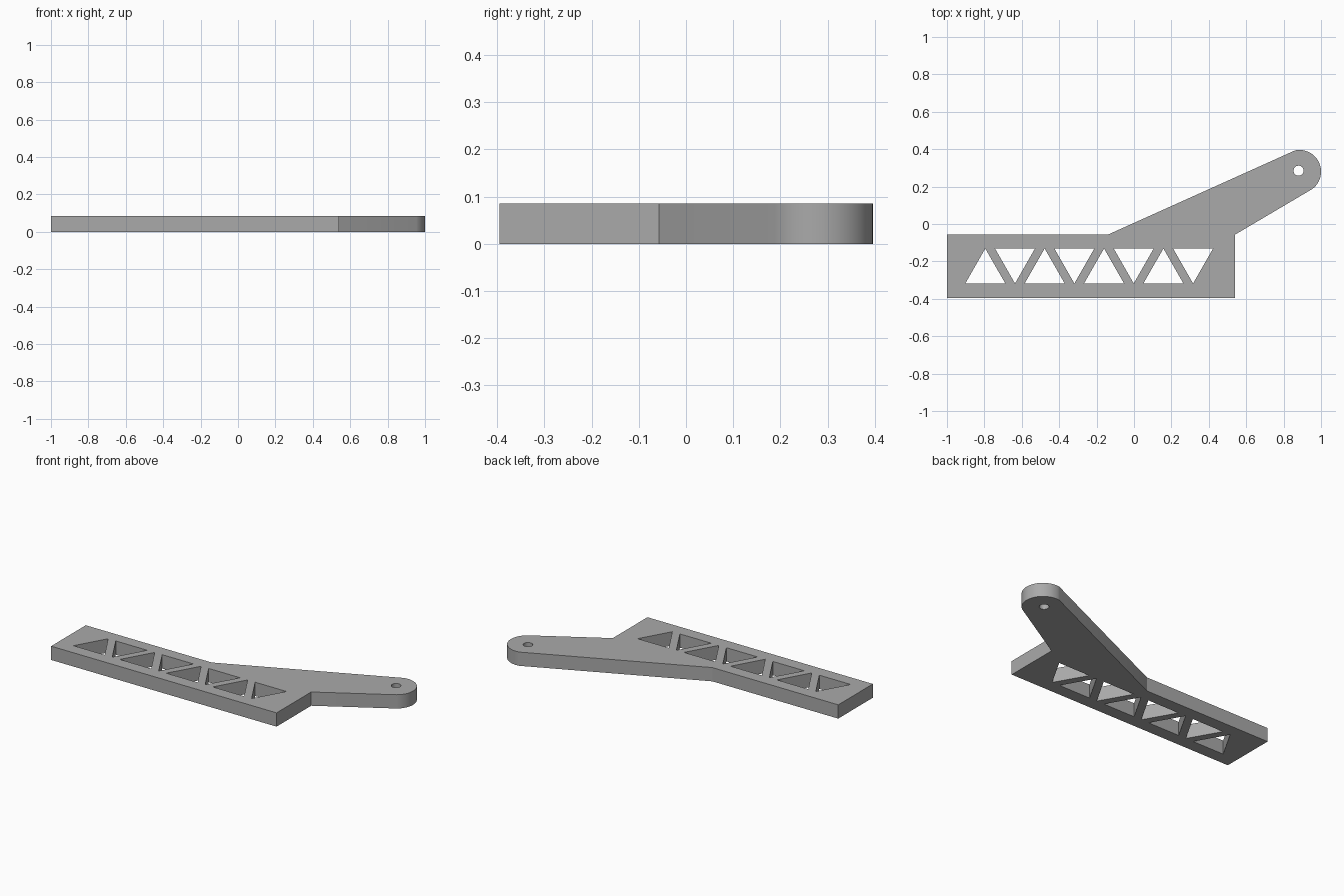
import bpy, bmesh
from math import cos, sin, radians, tau

cube = bpy.data.objects.get("Cube")
if cube:
    bpy.data.objects.remove(cube, do_unlink=True)

THICKNESS = 0.085

# Plate material
gray = bpy.data.materials.new("plain gray")
gray.use_nodes = True
color = (0.4, 0.4, 0.4, 1)
gray.diffuse_color = color
gray.node_tree.nodes["Principled BSDF"].inputs["Base Color"].default_value = color


def arc(cx, cy, r, start, end, steps):
    angles = [start + (end - start) * i / steps for i in range(steps + 1)]
    return [(cx + r * cos(a), cy + r * sin(a)) for a in angles]


# Outer outline: rectangular body with an angled arm and rounded tip
outline = [(-1, -0.395), (0.54, -0.395), (0.54, -0.057)]
outline += arc(0.884, 0.28, 0.116, radians(-53), radians(101), 28)
outline += [(-0.14, -0.057), (-1, -0.057)]

# Pivot hole at the tip
loops = [outline, arc(0.88, 0.285, 0.027, 0, tau, 24)[:-1]]

# Truss cut-outs: alternating upright and inverted triangles
low, high, half = -0.318, -0.131, 0.107
for i in range(8):
    x = -0.795 + 0.1587 * i
    base, tip = (low, high) if i % 2 == 0 else (high, low)
    loops.append([(x - half, base), (x + half, base), (x, tip)])

# Fill the flat profile around its holes, then extrude it upward
bm = bmesh.new()
edges = []
for loop in loops:
    verts = [bm.verts.new((x, y, 0)) for x, y in loop]
    edges += [bm.edges.new((v, verts[i - 1])) for i, v in enumerate(verts)]
bmesh.ops.triangle_fill(bm, use_beauty=True, use_dissolve=False, edges=edges)
extruded = bmesh.ops.extrude_face_region(bm, geom=bm.faces[:], use_keep_orig=True)
top = [g for g in extruded["geom"] if isinstance(g, bmesh.types.BMVert)]
bmesh.ops.translate(bm, verts=top, vec=(0, 0, THICKNESS))
bmesh.ops.recalc_face_normals(bm, faces=bm.faces[:])

mesh = bpy.data.meshes.new("truss_arm_plate")
bm.to_mesh(mesh)
bm.free()
mesh.materials.append(gray)
plate = bpy.data.objects.new("truss_arm_plate", mesh)
bpy.context.collection.objects.link(plate)

# Smooth the rounded tip and hole while keeping the rims sharp
bpy.ops.object.select_all(action="DESELECT")
plate.select_set(True)
bpy.context.view_layer.objects.active = plate
bpy.ops.object.shade_smooth_by_angle(angle=radians(22))
